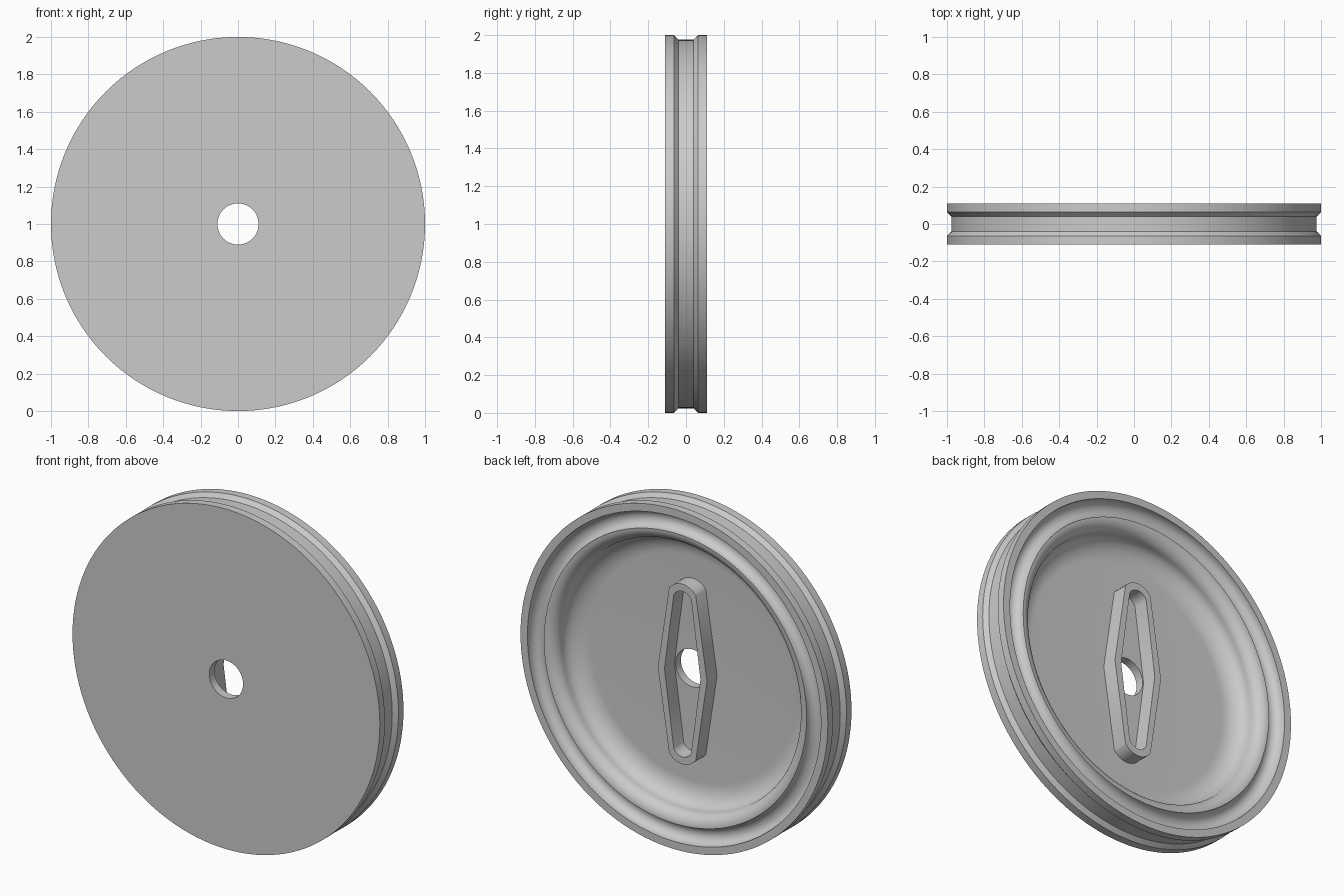
import bpy, bmesh
from math import sin, cos, pi, radians, acos, atan2, hypot

cube = bpy.data.objects.get("Cube")
if cube:
    bpy.data.objects.remove(cube)

grey = bpy.data.materials.new("plain_grey")
grey.use_nodes = True
colour = (0.6, 0.6, 0.6, 1)
grey.diffuse_color = colour
grey.node_tree.nodes["Principled BSDF"].inputs["Base Color"].default_value = colour


def finish(bm, name):
    bmesh.ops.recalc_face_normals(bm, faces=bm.faces)
    mesh = bpy.data.meshes.new(name)
    bm.to_mesh(mesh)
    bm.free()
    mesh.materials.append(grey)
    obj = bpy.data.objects.new(name, mesh)
    bpy.context.collection.objects.link(obj)
    obj.location.z = 1
    bpy.ops.object.select_all(action='DESELECT')
    obj.select_set(True)
    bpy.context.view_layer.objects.active = obj
    bpy.ops.object.shade_smooth_by_angle(angle=radians(30))
    return obj


def arc(cx, cy, rx, ry, start, end, steps=10):
    """Points on an elliptical arc, angles in degrees."""
    angles = [radians(start + (end - start) * i / steps) for i in range(steps + 1)]
    return [(cx + rx * cos(a), cy + ry * sin(a)) for a in angles]


# Wheel disc: (radius, depth) section with grooved tread and dished back
FLOOR = -0.06
section = [(0.11, FLOOR), (0.11, -0.11), (1, -0.11), (1, -0.063),
           (0.976, -0.04), (0.976, 0.04), (1, 0.063), (1, 0.11), (0.955, 0.11)]
section += arc(0.905, 0.10, 0.05, 0.05, 0, -180, 12)       # groove beside the rim
section += arc(0.855, 0.03, 0.07, 0.07, 90, 180)[1:]       # rounded ridge
section += arc(0.66, 0.03, 0.125, 0.09, 0, -90)[1:]        # fillet into the floor

bm = bmesh.new()
SEGMENTS = 128
rings = []
for s in range(SEGMENTS):
    a = 2 * pi * s / SEGMENTS
    rings.append([bm.verts.new((r * sin(a), y, r * cos(a))) for r, y in section])
for s, ring in enumerate(rings):
    after = rings[(s + 1) % SEGMENTS]
    for i in range(len(section)):
        j = (i + 1) % len(section)
        bm.faces.new((ring[i], ring[j], after[j], after[i]))
finish(bm, "wheel_disc")


# Hub wall: a tall diamond with rounded ends, hollow inside
def diamond(half_width, end_height, end_radius):
    """Outline tangent to both end circles, with a corner at each side."""
    tangent = atan2(end_height, -half_width) - acos(end_radius / hypot(half_width, end_height))
    tangent = pi - acos(end_radius / hypot(half_width, end_height)) - atan2(end_height, half_width)
    lean = tangent * 180 / pi
    top = arc(0, end_height, end_radius, end_radius, lean, 180 - lean, 16)
    half = [(half_width, 0)] + top
    return half + [(-x, -z) for x, z in half]


outer = diamond(0.16, 0.425, 0.105)
inner = diamond(0.117, 0.425, 0.062)
bm = bmesh.new()
loops = [[bm.verts.new((x, y, z)) for x, z in outline]
         for outline, y in ((outer, FLOOR - 0.01), (outer, 0.033),
                            (inner, 0.033), (inner, FLOOR - 0.01))]
for k in range(4):
    a, b = loops[k], loops[(k + 1) % 4]
    for i in range(len(a)):
        j = (i + 1) % len(a)
        bm.faces.new((a[i], a[j], b[j], b[i]))
finish(bm, "hub_wall")
